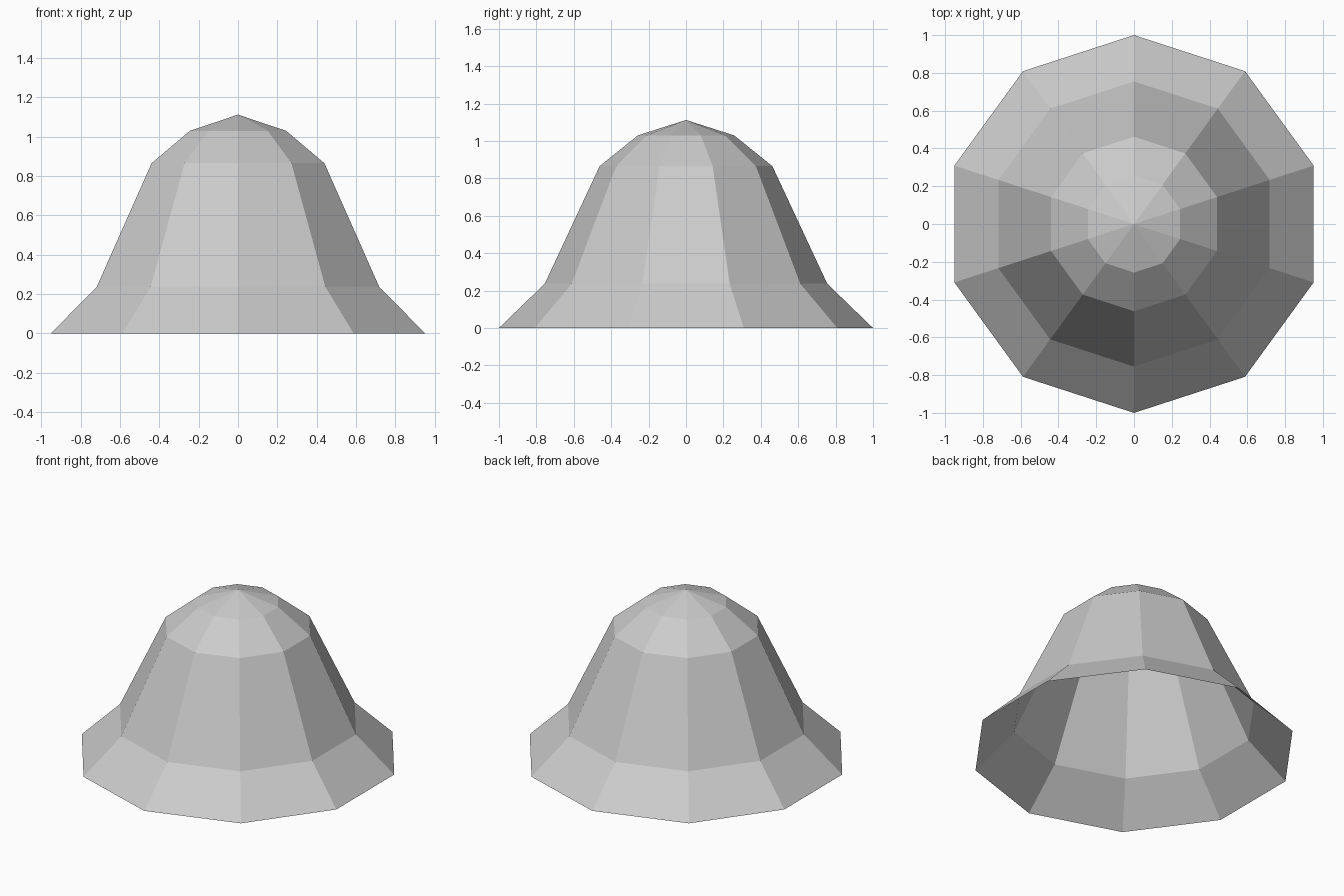
import bpy
import bmesh
from math import sin, cos, pi

cube = bpy.data.objects.get("Cube")
if cube:
    bpy.data.objects.remove(cube, do_unlink=True)

# Single matte grey
grey = bpy.data.materials.new("light_grey")
grey.use_nodes = True
colour = (0.6, 0.6, 0.6, 1.0)
grey.diffuse_color = colour
grey.node_tree.nodes["Principled BSDF"].inputs["Base Color"].default_value = colour

# Ten-sided bell shell, open underneath: (radius, height) from rim to crown
SIDES = 10
PROFILE = [(1.0, 0.0), (0.755, 0.237), (0.462, 0.865), (0.257, 1.03)]
APEX = 1.112

bm = bmesh.new()
rings = []
for radius, height in PROFILE:
    angles = [pi / 2 + 2 * pi * i / SIDES for i in range(SIDES)]
    rings.append([bm.verts.new((radius * cos(a), radius * sin(a), height)) for a in angles])

# Sloping side bands
for low, high in zip(rings, rings[1:]):
    for i in range(SIDES):
        j = (i + 1) % SIDES
        bm.faces.new((low[i], low[j], high[j], high[i]))

# Pointed crown
tip = bm.verts.new((0, 0, APEX))
for i in range(SIDES):
    bm.faces.new((rings[-1][i], rings[-1][(i + 1) % SIDES], tip))

mesh = bpy.data.meshes.new("bell_shell")
bm.to_mesh(mesh)
bm.free()
mesh.materials.append(grey)
shell = bpy.data.objects.new("bell_shell", mesh)
bpy.context.collection.objects.link(shell)
